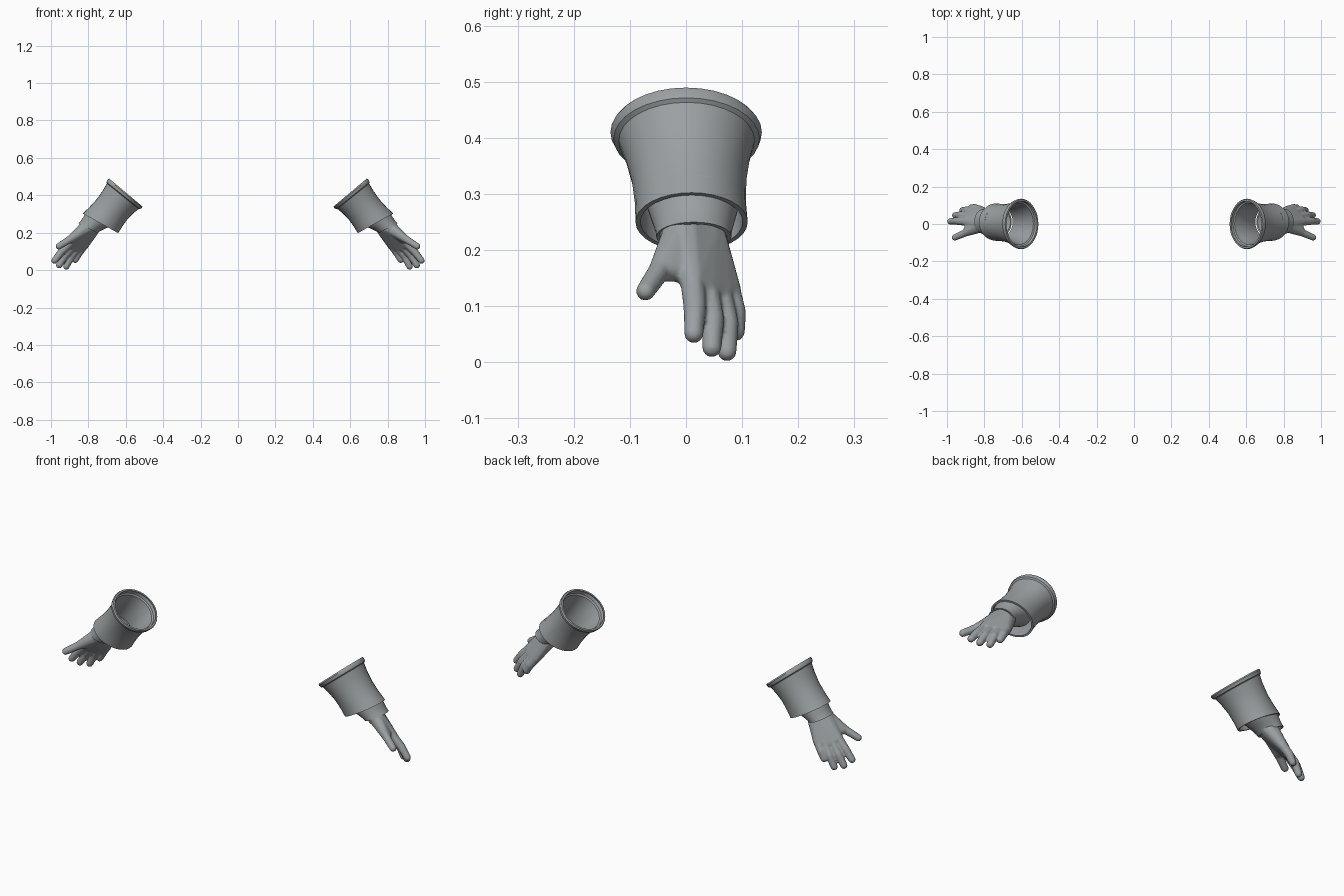
import bpy, bmesh, math
from mathutils import Vector

cube = bpy.data.objects.get("Cube")
if cube:
    bpy.data.objects.remove(cube, do_unlink=True)

# One grey for the whole pair
grey = bpy.data.materials.new("glove_grey")
grey.use_nodes = True
colour = (0.33, 0.35, 0.36, 1)
grey.diffuse_color = colour
grey.node_tree.nodes["Principled BSDF"].inputs["Base Color"].default_value = colour


def make_object(name, bm):
    mesh = bpy.data.meshes.new(name)
    bmesh.ops.recalc_face_normals(bm, faces=bm.faces[:])
    bm.to_mesh(mesh)
    bm.free()
    mesh.materials.append(grey)
    obj = bpy.data.objects.new(name, mesh)
    bpy.context.collection.objects.link(obj)
    return obj


def smooth(obj, angle=40):
    bpy.ops.object.select_all(action="DESELECT")
    obj.select_set(True)
    bpy.context.view_layer.objects.active = obj
    bpy.ops.object.shade_smooth_by_angle(angle=math.radians(angle))


def mirror(obj):
    obj.modifiers.new("other_side", "MIRROR").use_mirror_merge = False


def sleeve(name, start, end, profile, wall, segments=32):
    """Elliptical tube between two tilted rings, with a thick wall.
    start/end: (centre, tilt); profile: (position, in-plane radius, depth radius)."""
    rings = list(profile) + [(t, a - wall, b - wall) for t, a, b in reversed(profile)]
    bm = bmesh.new()
    loops = []
    for t, a, b in rings:
        centre = Vector(start[0]).lerp(Vector(end[0]), t)
        tilt = math.radians(start[1] + (end[1] - start[1]) * t)
        across = Vector((math.cos(tilt), 0, math.sin(tilt)))
        loop = []
        for i in range(segments):
            ang = math.tau * i / segments
            offset = across * (a * math.cos(ang)) + Vector((0, b * math.sin(ang), 0))
            loop.append(bm.verts.new(centre + offset))
        loops.append(loop)
    for k, loop in enumerate(loops):
        after = loops[(k + 1) % len(loops)]
        for i in range(segments):
            j = (i + 1) % segments
            bm.faces.new((loop[i], loop[j], after[j], after[i]))
    obj = make_object(name, bm)
    smooth(obj)
    mirror(obj)


def ball_directions():
    """Evenly spread unit directions."""
    ball = bmesh.new()
    bmesh.ops.create_icosphere(ball, subdivisions=2, radius=1)
    directions = [v.co.normalized() for v in ball.verts]
    ball.free()
    return directions


def hull(bm, balls):
    """Convex skin around a set of (centre, radius) balls."""
    verts = [bm.verts.new(Vector(centre) + d * radius)
             for centre, radius in balls for d in directions]
    bmesh.ops.convex_hull(bm, input=verts)
    loose = [v for v in bm.verts if not v.link_faces]
    bmesh.ops.delete(bm, geom=loose, context="VERTS")


# Flared cuff with a raised lip round the opening
sleeve("flared_cuffs", ((0.60, 0, 0.415), 40), ((0.735, 0.01, 0.25), 29),
       [(0, 0.116, 0.131), (0.03, 0.119, 0.135), (0.10, 0.116, 0.130),
        (0.12, 0.109, 0.121), (0.3, 0.102, 0.111), (0.55, 0.098, 0.102),
        (0.8, 0.102, 0.099), (1, 0.108, 0.100)], 0.009)

# Narrow wrist band emerging from the cuff
sleeve("wrist_bands", ((0.725, 0.012, 0.29), 32), ((0.803, 0.014, 0.224), 27),
       [(0, 0.084, 0.085), (0.3, 0.075, 0.079), (0.6, 0.064, 0.073),
        (0.85, 0.058, 0.068), (1, 0.057, 0.067)], 0.008)

# Hand: palm, four fingers and a thumb fused into one skin
directions = ball_directions()
wrist_front = (0.810, -0.006, 0.227)
wrist_back = (0.785, 0.036, 0.212)
index = [(0.902, 0.012, 0.140), (0.946, 0.016, 0.095), (0.981, 0.014, 0.051)]
middle = [(0.883, 0.038, 0.126), (0.926, 0.048, 0.075), (0.956, 0.046, 0.026)]
ring = [(0.855, 0.061, 0.120), (0.894, 0.074, 0.069), (0.918, 0.073, 0.019)]
little = [(0.824, 0.076, 0.128), (0.852, 0.087, 0.089), (0.870, 0.088, 0.055)]
thumb = [(0.838, -0.010, 0.198), (0.898, -0.046, 0.165), (0.958, -0.072, 0.127)]

bm = bmesh.new()
hull(bm, [(wrist_front, 0.042), (wrist_back, 0.040)]
     + [(digit[0], 0.023) for digit in (index, middle, ring, little)])
# Sloping flesh at the base of the thumb
hull(bm, [(wrist_front, 0.038), (thumb[1], 0.021), ((0.875, 0, 0.165), 0.023)])
for base, joint, tip in (index, middle, ring, little, thumb):
    hull(bm, [(base, 0.022), (joint, 0.0205)])
    hull(bm, [(joint, 0.0205), (tip, 0.0175)])
# Forearm stub hidden in the wrist band
hull(bm, [(wrist_front, 0.042), (wrist_back, 0.040), ((0.765, 0.013, 0.258), 0.048)])

hands = make_object("gloved_hands", bm)
skin = hands.modifiers.new("fuse", "REMESH")
skin.mode = "VOXEL"
skin.voxel_size = 0.004
skin.use_smooth_shade = True
soften = hands.modifiers.new("soften", "SMOOTH")
soften.factor = 0.5
soften.iterations = 4
mirror(hands)
